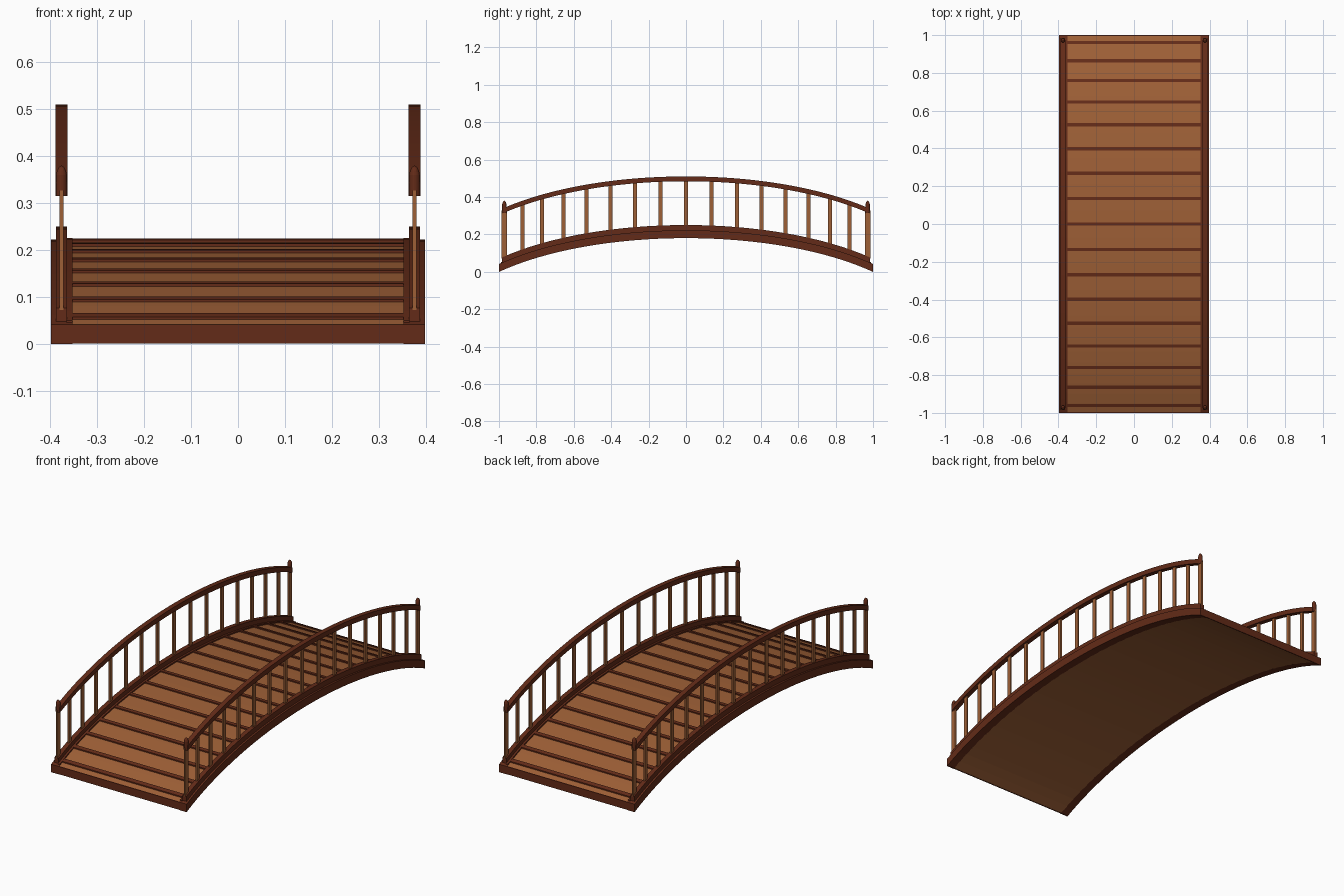
import bpy, bmesh, math

if "Cube" in bpy.data.objects:
    bpy.data.objects.remove(bpy.data.objects["Cube"])

A, B = 1.3, 0.5          # half axes of the elliptical arch


def drop(y):
    return B * (1 - math.sqrt(1 - (y / A) ** 2))


def material(name, rgb):
    m = bpy.data.materials.new(name)
    m.diffuse_color = (*rgb, 1)
    m.use_nodes = True
    m.node_tree.nodes["Principled BSDF"].inputs["Base Color"].default_value = m.diffuse_color
    return m


PLANK = material("light_wood", (0.34, 0.115, 0.037))
DARK = material("dark_wood", (0.125, 0.024, 0.009))


def finish(name, bm, mat):
    bmesh.ops.recalc_face_normals(bm, faces=bm.faces)
    me = bpy.data.meshes.new(name)
    bm.to_mesh(me)
    bm.free()
    me.materials.append(mat)
    ob = bpy.data.objects.new(name, me)
    bpy.context.collection.objects.link(ob)
    return ob


def arch(name, x0, x1, z0, z1, y0, y1, mat, n=32):
    """Rectangular section swept along the arch; z0, z1 are heights at mid span."""
    bm = bmesh.new()
    rings = []
    a0, a1 = math.asin(y0 / A), math.asin(y1 / A)
    for i in range(n + 1):
        y = A * math.sin(a0 + (a1 - a0) * i / n)
        d = drop(y)
        rings.append([bm.verts.new((x, y, z - d))
                      for x, z in ((x0, z0), (x1, z0), (x1, z1), (x0, z1))])
    for r, s in zip(rings, rings[1:]):
        for k in range(4):
            bm.faces.new((r[k], r[(k + 1) % 4], s[(k + 1) % 4], s[k]))
    bm.faces.new(rings[0])
    bm.faces.new(rings[-1])
    return finish(name, bm, mat)


def box(name, x, y, w, d, z0, z1, mat):
    bm = bmesh.new()
    bmesh.ops.create_cube(bm, size=1)
    for v in bm.verts:
        v.co = (x + v.co.x * w, y + v.co.y * d, (z0 + z1) / 2 + v.co.z * (z1 - z0))
    return finish(name, bm, mat)


def finial(name, x, y, z):
    """Small turned bullet-shaped cap."""
    bm = bmesh.new()
    prof = [(0.0115, 0), (0.0115, 0.045), (0.0095, 0.054), (0.006, 0.061), (0, 0.065)]
    vs = [bm.verts.new((x + r, y, z + h)) for r, h in prof]
    es = [bm.edges.new(p) for p in zip(vs, vs[1:])]
    bmesh.ops.spin(bm, geom=vs + es, cent=(x, y, 0), axis=(0, 0, 1),
                   angle=2 * math.pi, steps=16)
    bmesh.ops.remove_doubles(bm, verts=bm.verts, dist=0.0001)
    finish(name, bm, DARK)


# Deck with raised strips at the plank joints
arch("deck", -0.355, 0.355, 0.18, 0.219, -0.995, 0.995, PLANK)
for k in range(-8, 9):
    y = A * math.sin(0.104 * k)
    arch("plank_joint", -0.355, 0.355, 0.21, 0.225, y - 0.009, y + 0.009, DARK, 1)

# Boards closing both ends of the deck
for y in (-0.9975, 0.9975):
    d = drop(y)
    box("end_board", 0, y, 0.79, 0.005, 0.18 - d, 0.221 - d, DARK)

# Sides: beam, curb, handrail, balusters, finials
for s in (-1, 1):
    arch("side_beam", s * 0.353, s * 0.398, 0.18, 0.222, -1, 1, DARK)
    arch("inner_trim", s * 0.353, s * 0.365, 0.21, 0.226, -0.99, 0.99, DARK)
    arch("curb", s * 0.364, s * 0.388, 0.215, 0.25, -0.985, 0.985, DARK)
    arch("handrail", s * 0.363, s * 0.389, 0.484, 0.51, -0.975, 0.975, DARK)
    for k in range(-8, 9):
        y = A * math.sin(0.1055 * k)
        d = drop(y)
        end = abs(k) == 8
        box("end_post" if end else "baluster", s * 0.376, y, 0.008,
            0.028 if end else 0.022, 0.24 - d, 0.495 - d, PLANK)
        if end:
            finial("finial", s * 0.376, y, 0.315)
